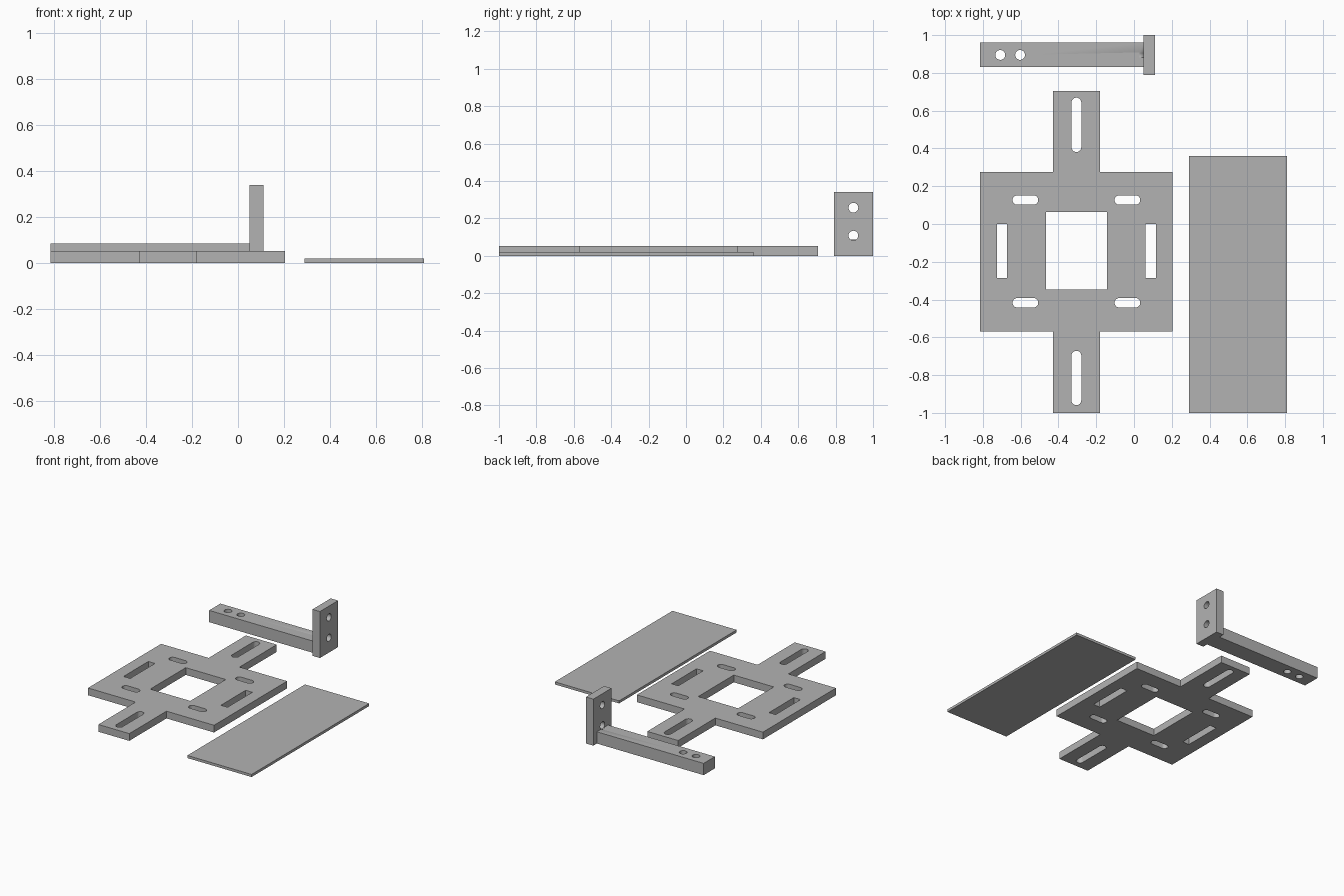
import bpy, bmesh, math
from mathutils import Matrix, Vector

if "Cube" in bpy.data.objects:
    bpy.data.objects.remove(bpy.data.objects["Cube"])

grey = bpy.data.materials.new("plain grey")
grey.use_nodes = True
grey.diffuse_color = (0.45, 0.45, 0.45, 1)
grey.node_tree.nodes["Principled BSDF"].inputs["Base Color"].default_value = grey.diffuse_color


def rect(x0, x1, y0, y1):
    return [(x0, y0), (x1, y0), (x1, y1), (x0, y1)]


def slot(cx, cy, r, dx=0, dy=0, n=16):
    """Round-ended slot; dx or dy is the half distance between end centres."""
    start = 0 if dy else -math.pi / 2
    pts = []
    for end in (1, -1):
        for i in range(n + 1):
            a = start + math.pi * i / n + (math.pi if end < 0 else 0)
            pts.append((cx + end * dx + r * math.cos(a), cy + end * dy + r * math.sin(a)))
    return pts


def circle(cx, cy, r, n=32):
    return [(cx + r * math.cos(2 * math.pi * i / n), cy + r * math.sin(2 * math.pi * i / n))
            for i in range(n)]


def plate(name, outline, holes, thickness, matrix=Matrix()):
    """Fill an outline with holes and extrude it."""
    bm = bmesh.new()
    edges = []
    for loop in [outline] + holes:
        vs = [bm.verts.new((x, y, 0)) for x, y in loop]
        edges += [bm.edges.new((a, b)) for a, b in zip(vs, vs[1:] + vs[:1])]
    bmesh.ops.triangle_fill(bm, edges=edges, use_beauty=True, normal=(0, 0, 1))
    ext = bmesh.ops.extrude_face_region(bm, geom=bm.faces[:], use_keep_orig=True)
    top = [g for g in ext["geom"] if isinstance(g, bmesh.types.BMVert)]
    bmesh.ops.translate(bm, verts=top, vec=(0, 0, thickness))
    bmesh.ops.transform(bm, matrix=matrix, verts=bm.verts)
    bmesh.ops.recalc_face_normals(bm, faces=bm.faces[:])
    mesh = bpy.data.meshes.new(name)
    bm.to_mesh(mesh)
    bm.free()
    mesh.materials.append(grey)
    obj = bpy.data.objects.new(name, mesh)
    bpy.context.collection.objects.link(obj)
    bpy.ops.object.select_all(action="DESELECT")
    obj.select_set(True)
    bpy.context.view_layer.objects.active = obj
    bpy.ops.object.shade_smooth_by_angle(angle=math.radians(30))
    return obj


# Cross-shaped base plate with window and slots
cx, cy = -0.305, -0.145
half = [(0.125, -0.855), (0.125, -0.425), (0.51, -0.425),
        (0.51, 0.42), (0.125, 0.42), (0.125, 0.85)]
cross = [(cx + x, cy + y) for x, y in half + [(-x, y) for x, y in reversed(half)]]
cutouts = [rect(cx - 0.162, cx + 0.162, -0.348, 0.063)]
for s in (-1, 1):
    cutouts.append(slot(cx, cy + s * 0.67, 0.026, dy=0.118))
    mid = cx + s * 0.394
    cutouts.append(rect(mid - 0.027, mid + 0.027, -0.287, 0.0))
    for t in (-1, 1):
        cutouts.append(slot(cx + s * 0.27, cy + t * 0.272, 0.025, dx=0.043))
plate("base_plate", cross, cutouts, 0.053)

# Thin cover sheet
plate("cover_sheet", rect(0.29, 0.81, -1, 0.36), [], 0.019)

# Bracket arm with two screw holes
arm = plate("bracket_arm", rect(-0.815, 0.05, 0.83, 0.96),
            [circle(x, 0.895, 0.026) for x in (-0.708, -0.603)], 0.086)

# Upright bracket plate: profile drawn in y and z, extruded along x
upright = Matrix.Translation(Vector((0.05, 0, 0))) @ Matrix(
    ((0, 0, 1, 0), (1, 0, 0, 0), (0, 1, 0, 0), (0, 0, 0, 1)))
plate("bracket_upright", rect(0.79, 1, 0, 0.34),
      [circle(0.895, z, 0.026) for z in (0.108, 0.257)], 0.06, upright)

# Shallow groove where the lower hole runs into the arm
cutter = plate("groove_cutter", circle(0.895, 0.108, 0.026), [], 0.04,
               Matrix.Translation(Vector((-0.02, 0, 0))) @ upright)
cutter.hide_render = True
cutter.hide_set(True)
groove = arm.modifiers.new("groove", "BOOLEAN")
groove.operation = "DIFFERENCE"
groove.solver = "EXACT"
groove.object = cutter
